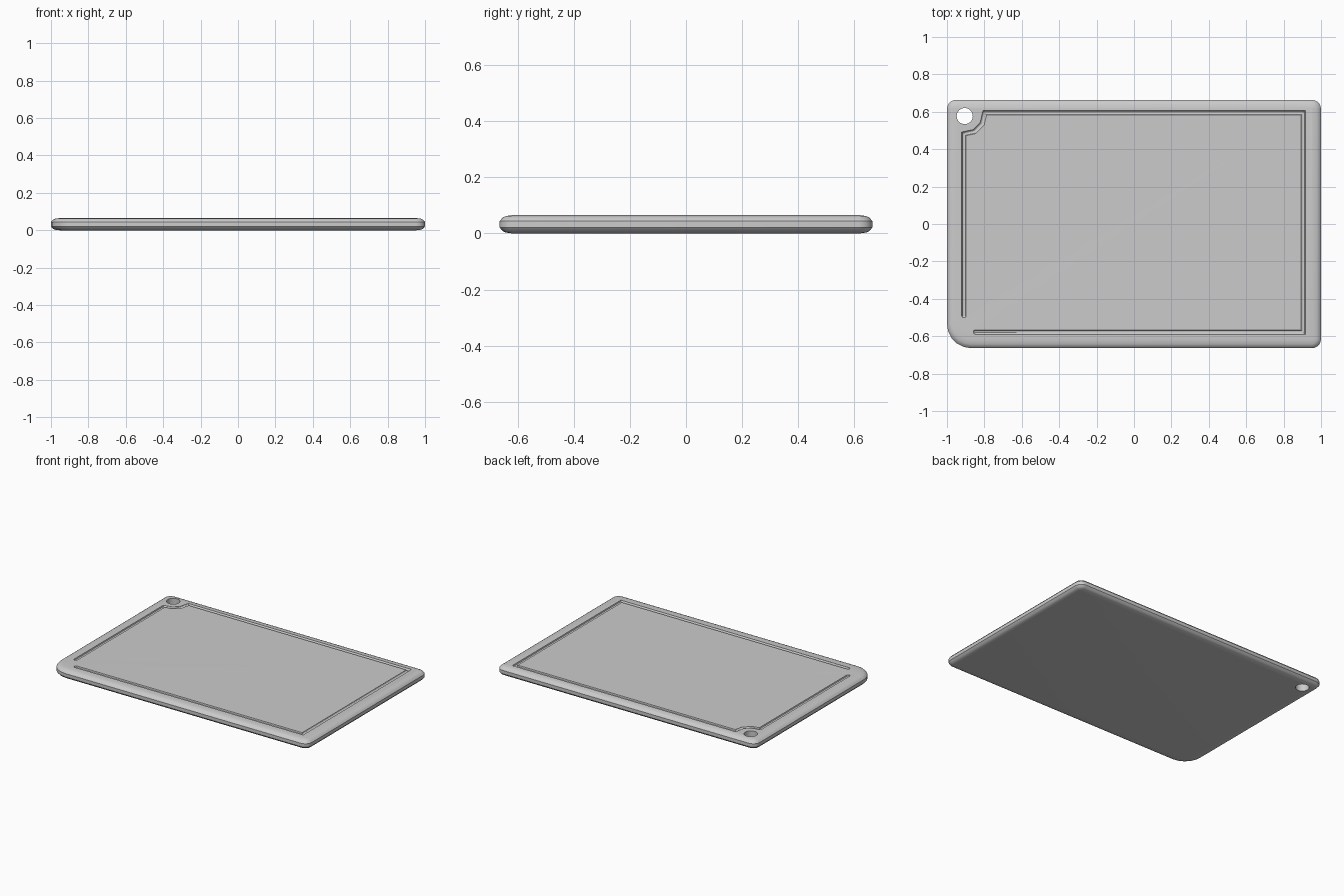
import bpy, bmesh, math
from mathutils import Vector

if "Cube" in bpy.data.objects:
    bpy.data.objects.remove(bpy.data.objects["Cube"])

HX, HY, TOP = 1.0, 0.664, 0.065


def mesh_object(name, bm):
    bmesh.ops.recalc_face_normals(bm, faces=bm.faces)
    mesh = bpy.data.meshes.new(name)
    bm.to_mesh(mesh)
    bm.free()
    obj = bpy.data.objects.new(name, mesh)
    bpy.context.collection.objects.link(obj)
    return obj


def skin(bm, rings):
    """Bridge equal-sized closed rings of points and cap both ends."""
    loops = [[bm.verts.new(p) for p in ring] for ring in rings]
    n = len(loops[0])
    for a, b in zip(loops, loops[1:]):
        for i in range(n):
            j = (i + 1) % n
            bm.faces.new((a[i], a[j], b[j], b[i]))
    bm.faces.new(loops[0][::-1])
    bm.faces.new(loops[-1])


def outline(inset, z, segs=5):
    """Rounded rectangle with one larger corner at front left."""
    pts = []
    corners = [(1, 1, 0.05), (-1, 1, 0.05), (-1, -1, 0.13), (1, -1, 0.05)]
    for k, (sx, sy, r) in enumerate(corners):
        for i in range(segs + 1):
            a = math.pi / 2 * (k + i / segs)
            pts.append((sx * (HX - r) + (r - inset) * math.cos(a),
                        sy * (HY - r) + (r - inset) * math.sin(a), z))
    return pts


# Board slab with rounded edge profile (inset, height)
profile = [(0.045, 0), (0.022, 0.003), (0.010, 0.009), (0, 0.021),
           (0, 0.044), (0.010, 0.056), (0.022, 0.062), (0.045, TOP)]
bm = bmesh.new()
skin(bm, [outline(i, z) for i, z in profile])
board = mesh_object("cutting_board", bm)

# Hanging hole cutter
bm = bmesh.new()
bmesh.ops.create_cone(bm, cap_ends=True, segments=32, radius1=0.043,
                      radius2=0.043, depth=0.3)
bmesh.ops.translate(bm, verts=bm.verts, vec=(-0.905, 0.577, 0.03))
hole = mesh_object("hole_cutter", bm)

# Juice groove cutter: mitred round sweep, stepping around the hole
path = [Vector(p) for p in [
    (-0.909, -0.492), (-0.909, 0.482), (-0.853, 0.494), (-0.812, 0.535),
    (-0.798, 0.594), (0.904, 0.594), (0.904, -0.578), (-0.85, -0.578)]]
R, SIDES = 0.0125, 12
rings = []


def groove_ring(p, across, scale):
    return [(p.x + across.x * R * scale * math.cos(a),
             p.y + across.y * R * scale * math.cos(a),
             TOP + 0.001 + R * scale_z(scale) * math.sin(a))
            for a in (2 * math.pi * (i + 0.5) / SIDES for i in range(SIDES))]


def scale_z(scale):
    return min(scale, 1.0)


for i, p in enumerate(path):
    d0 = (p - path[max(i - 1, 0)]).normalized()
    d1 = (path[min(i + 1, len(path) - 1)] - p).normalized()
    d = ((d0 + d1)).normalized()
    across = Vector((-d.y, d.x))
    ref = d1 if i == 0 else d0
    mitre = 1 / max(d.dot(ref), 0.3)
    if i == 0:
        rings.append(groove_ring(p - d * R * 0.6, across, 0.6))
    rings.append(groove_ring(p, across, mitre))
    if i == len(path) - 1:
        rings.append(groove_ring(p + d * R * 0.6, across, 0.6))
bm = bmesh.new()
skin(bm, rings)
groove = mesh_object("groove_cutter", bm)

# Cut hole and groove
for cutter in (hole, groove):
    mod = board.modifiers.new(cutter.name, 'BOOLEAN')
    mod.operation = 'DIFFERENCE'
    mod.solver = 'EXACT'
    mod.object = cutter
    cutter.hide_render = True
    bpy.context.view_layer.objects.active = board
    bpy.ops.object.modifier_apply(modifier=mod.name)
    bpy.data.objects.remove(cutter)

bpy.ops.object.select_all(action='DESELECT')
board.select_set(True)
bpy.context.view_layer.objects.active = board
bpy.ops.object.shade_smooth_by_angle(angle=math.radians(30))
